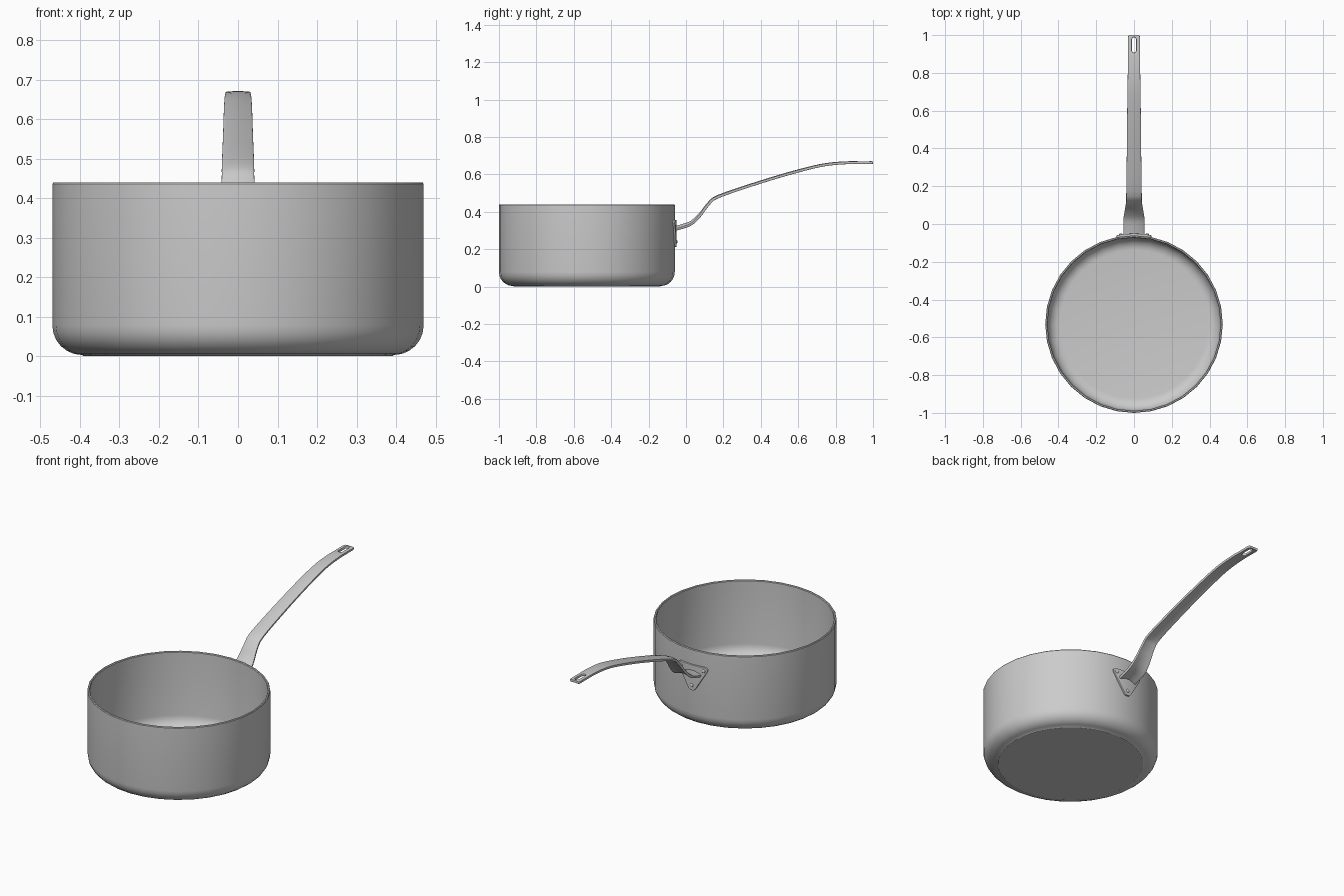
import bpy, bmesh, math
from mathutils import Vector

if "Cube" in bpy.data.objects:
    bpy.data.objects.remove(bpy.data.objects["Cube"])

CY, R = -0.53, 0.47      # pot centre and outer radius


def make(name, verts, faces, angle=35):
    me = bpy.data.meshes.new(name)
    me.from_pydata(verts, [], faces)
    bm = bmesh.new()
    bm.from_mesh(me)
    bmesh.ops.recalc_face_normals(bm, faces=bm.faces)
    bm.to_mesh(me)
    bm.free()
    ob = bpy.data.objects.new(name, me)
    bpy.context.collection.objects.link(ob)
    return ob


def finish(ob, angle=35):
    bpy.ops.object.select_all(action='DESELECT')
    bpy.context.view_layer.objects.active = ob
    ob.select_set(True)
    for m in list(ob.modifiers):
        bpy.ops.object.modifier_apply(modifier=m.name)
    bpy.ops.object.shade_smooth_by_angle(angle=math.radians(angle))


def thicken(ob, thickness, offset, bevel):
    s = ob.modifiers.new("thickness", 'SOLIDIFY')
    s.thickness, s.offset = thickness, offset
    b = ob.modifiers.new("edges", 'BEVEL')
    b.width, b.segments, b.limit_method = bevel, 2, 'ANGLE'
    b.angle_limit = math.radians(50)


def grid_faces(rows, cols, skip=()):
    return [(i * cols + j, i * cols + j + 1, (i + 1) * cols + j + 1, (i + 1) * cols + j)
            for i in range(rows - 1) for j in range(cols - 1) if (i, j) not in skip]


# Pot: lathed profile, outside, rolled rim, then inside
def fillet(r, z, rad, angles):
    return [(r - rad + rad * math.cos(a), z + rad + rad * math.sin(a))
            for a in (math.radians(d) for d in angles)]


down = [-90, -75, -60, -45, -30, -15, 0]
profile = (fillet(R, 0.003, 0.075, down)
           + [(R, 0.436), (R - 0.003, 0.44), (R - 0.009, 0.44), (R - 0.012, 0.436)]
           + fillet(R - 0.012, 0.015, 0.065, down[::-1]))
profile = [(R - 0.079, 0.0)] + profile
SEG, n = 32, len(profile)
verts = [(r * math.cos(a), CY + r * math.sin(a), z)
         for a in (2 * math.pi * k / SEG for k in range(SEG)) for r, z in profile]
faces = [(k * n + i, (k + 1) % SEG * n + i, (k + 1) % SEG * n + i + 1, k * n + i + 1)
         for k in range(SEG) for i in range(n - 1)]
faces += [[k * n for k in range(SEG)], [k * n + n - 1 for k in range(SEG)]]
finish(make("pot", verts, faces))

# Handle: strip along a smooth path (y, z, half width, edge droop)
path = [Vector(p) for p in (
    (-0.064, 0.316, 0.055, 0.014), (-0.02, 0.328, 0.055, 0.014), (0.03, 0.347, 0.054, 0.013),
    (0.075, 0.388, 0.048, 0.010), (0.12, 0.445, 0.041, 0.007), (0.175, 0.485, 0.040, 0.005),
    (0.4, 0.561, 0.037, 0.004), (0.6, 0.620, 0.035, 0.004), (0.75, 0.654, 0.033, 0.003),
    (0.89, 0.664, 0.031, 0.002))]
ext = [2 * path[0] - path[1]] + path + [Vector((1.0, 0.661, 0.030, 0.002))]
rows = []
for i in range(1, len(ext) - 2):
    a, b, c, d = ext[i - 1:i + 3]
    for t in (0, 0.25, 0.5, 0.75):
        p = 0.5 * (2 * b + (c - a) * t + (2 * a - 5 * b + 4 * c - d) * t * t
                   + (3 * b - a - 3 * c + d) * t ** 3)
        rows.append((*p, 0.013))
rows.append((*path[-1], 0.012))
slot_start = len(rows)
for y, inner in ((0.907, 0.005), (0.917, 0.012), (0.978, 0.012), (0.988, 0.005)):
    rows.append((y, 0.6635, 0.0305, 0.002, inner))
rows += [(0.994, 0.663, 0.030, 0.002, 0.010), (1.0, 0.663, 0.027, 0.002, 0.010)]

verts = []
for y, z, w, droop, inner in rows:
    mid = (inner + w) / 2 + 0.006
    for x in (-w, -mid, -inner, inner, mid, w):
        verts.append((x, y, z - droop * (x / w) ** 2))
skip = {(slot_start + k, 2) for k in range(3)}
handle = make("handle", verts, grid_faces(len(rows), 6, skip))
thicken(handle, 0.014, 0, 0.003)
finish(handle)

# Mounting plate: rounded triangle wrapped on the pot wall
levels = [(0.212, 0.010), (0.217, 0.017), (0.226, 0.024), (0.28, 0.057),
          (0.332, 0.089), (0.341, 0.092), (0.349, 0.089), (0.355, 0.081)]
COLS = 13


def on_wall(x, lift):
    return CY + math.sqrt((R + lift) ** 2 - x * x)


verts = []
for z, w in levels:
    for j in range(COLS):
        x = w * (2 * j / (COLS - 1) - 1)
        verts.append((x, on_wall(x, 0.003), z))
plate = make("handle_plate", verts, grid_faces(len(levels), COLS))
thicken(plate, 0.012, 0, 0.002)
finish(plate)

# Rivets: flattened domes on the plate corners
for name, x, z in (("rivet_left", -0.071, 0.336), ("rivet_right", 0.071, 0.336),
                   ("rivet_bottom", 0.0, 0.24)):
    bpy.ops.mesh.primitive_uv_sphere_add(segments=16, ring_count=8, radius=0.01)
    ob = bpy.context.object
    ob.name = name
    ob.scale = (1, 1, 0.6)
    ob.location = (x, on_wall(x, 0.009), z)
    ob.rotation_euler = (math.radians(-90), 0, -math.asin(x / R))
    finish(ob, 60)
